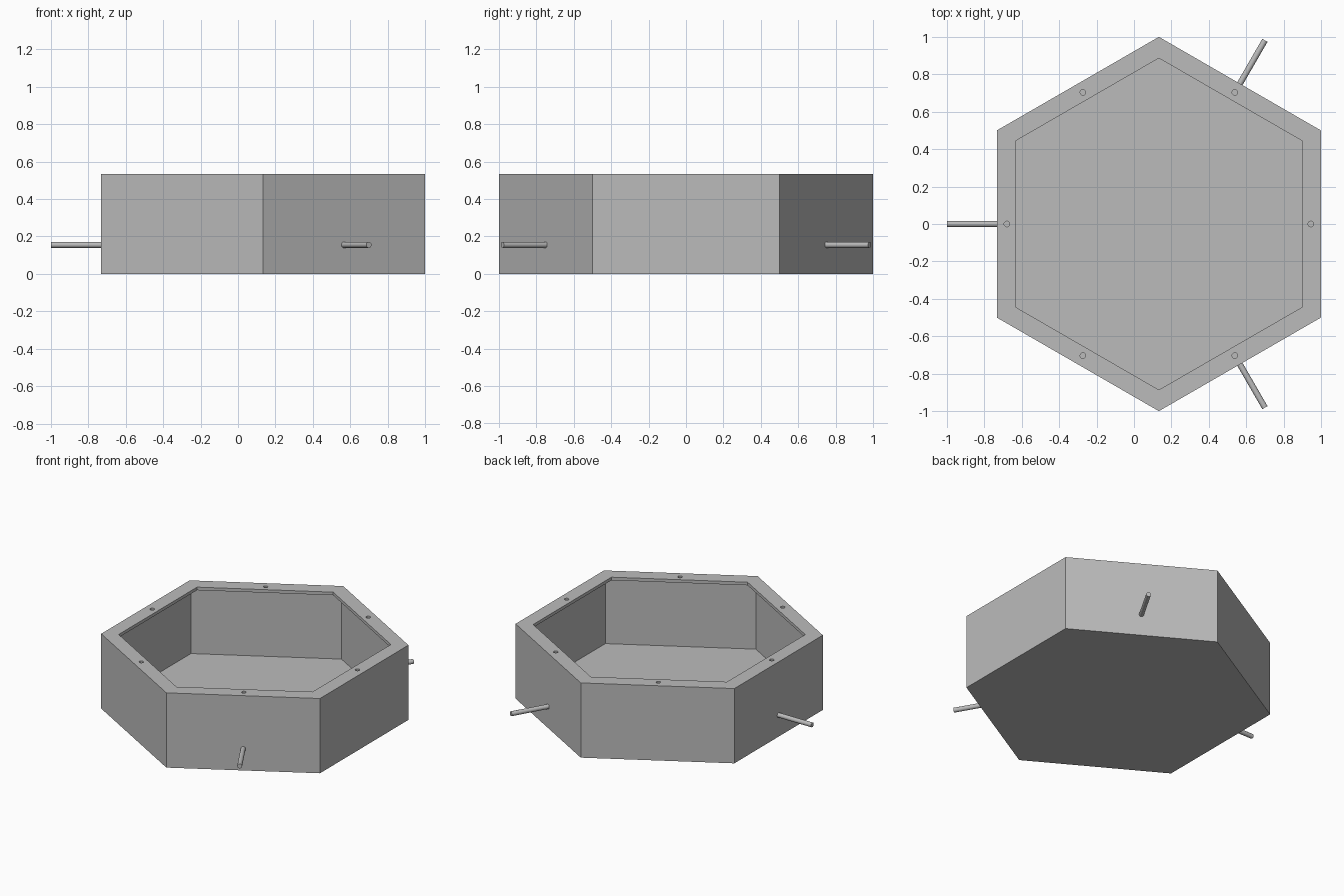
import bpy, bmesh, math
from mathutils import Matrix, Vector

cube = bpy.data.objects.get("Cube")
if cube:
    bpy.data.objects.remove(cube, do_unlink=True)

CENTRE = Vector((0.133, 0, 0))
HEIGHT, WALL, LIP = 0.535, 0.02, 0.022
PEG_Z, PEG_R = 0.155, 0.016

grey = bpy.data.materials.new("plain grey")
grey.use_nodes = True
colour = (0.5, 0.5, 0.5, 1)
grey.diffuse_color = colour
grey.node_tree.nodes["Principled BSDF"].inputs["Base Color"].default_value = colour


def finish(bm, name):
    bmesh.ops.recalc_face_normals(bm, faces=bm.faces)
    mesh = bpy.data.meshes.new(name)
    bm.to_mesh(mesh)
    bm.free()
    mesh.materials.append(grey)
    obj = bpy.data.objects.new(name, mesh)
    bpy.context.collection.objects.link(obj)
    return obj


def cylinder(bm, radius, depth, matrix):
    bmesh.ops.create_cone(bm, cap_ends=True, segments=24, radius1=radius,
                          radius2=radius, depth=depth, matrix=matrix)


# Hexagonal tray: thin wall and floor with an inward flange round the top
profile = [(1, 0), (1, HEIGHT), (0.886, HEIGHT), (0.886, HEIGHT - LIP),
           (0.98, HEIGHT - LIP), (0.98, WALL)]
bm = bmesh.new()
rings = []
for radius, z in profile:
    angles = [math.radians(30 + 60 * i) for i in range(6)]
    rings.append([bm.verts.new(CENTRE + Vector((radius * math.cos(a), radius * math.sin(a), z)))
                  for a in angles])
for low, high in zip(rings, rings[1:]):
    for i in range(6):
        j = (i + 1) % 6
        bm.faces.new((low[i], low[j], high[j], high[i]))
bm.faces.new(rings[0])
bm.faces.new(rings[-1])
tray = finish(bm, "hexagonal_tray")

# Screw holes through the flange, one at the middle of each side
bm = bmesh.new()
for i in range(6):
    a = math.radians(60 * i)
    spot = CENTRE + Vector((0.812 * math.cos(a), 0.812 * math.sin(a), HEIGHT))
    cylinder(bm, 0.015, 0.1, Matrix.Translation(spot))
cutter = finish(bm, "screw_hole_cutter")
cutter.hide_render = True
cutter.hide_set(True)
holes = tray.modifiers.new("screw_holes", "BOOLEAN")
holes.operation = "DIFFERENCE"
holes.solver = "EXACT"
holes.object = cutter

# Round pegs sticking out of every second side
inner, outer = 0.858, 1.133
for name, degrees in (("right_peg", 180), ("back_left_peg", 60), ("front_left_peg", -60)):
    bm = bmesh.new()
    place = (Matrix.Translation(CENTRE + Vector((0, 0, PEG_Z)))
             @ Matrix.Rotation(math.radians(degrees), 4, "Z")
             @ Matrix.Translation(((inner + outer) / 2, 0, 0))
             @ Matrix.Rotation(math.pi / 2, 4, "Y"))
    cylinder(bm, PEG_R, outer - inner, place)
    peg = finish(bm, name)
    bpy.ops.object.select_all(action="DESELECT")
    peg.select_set(True)
    bpy.context.view_layer.objects.active = peg
    bpy.ops.object.shade_smooth_by_angle(angle=math.radians(40))
